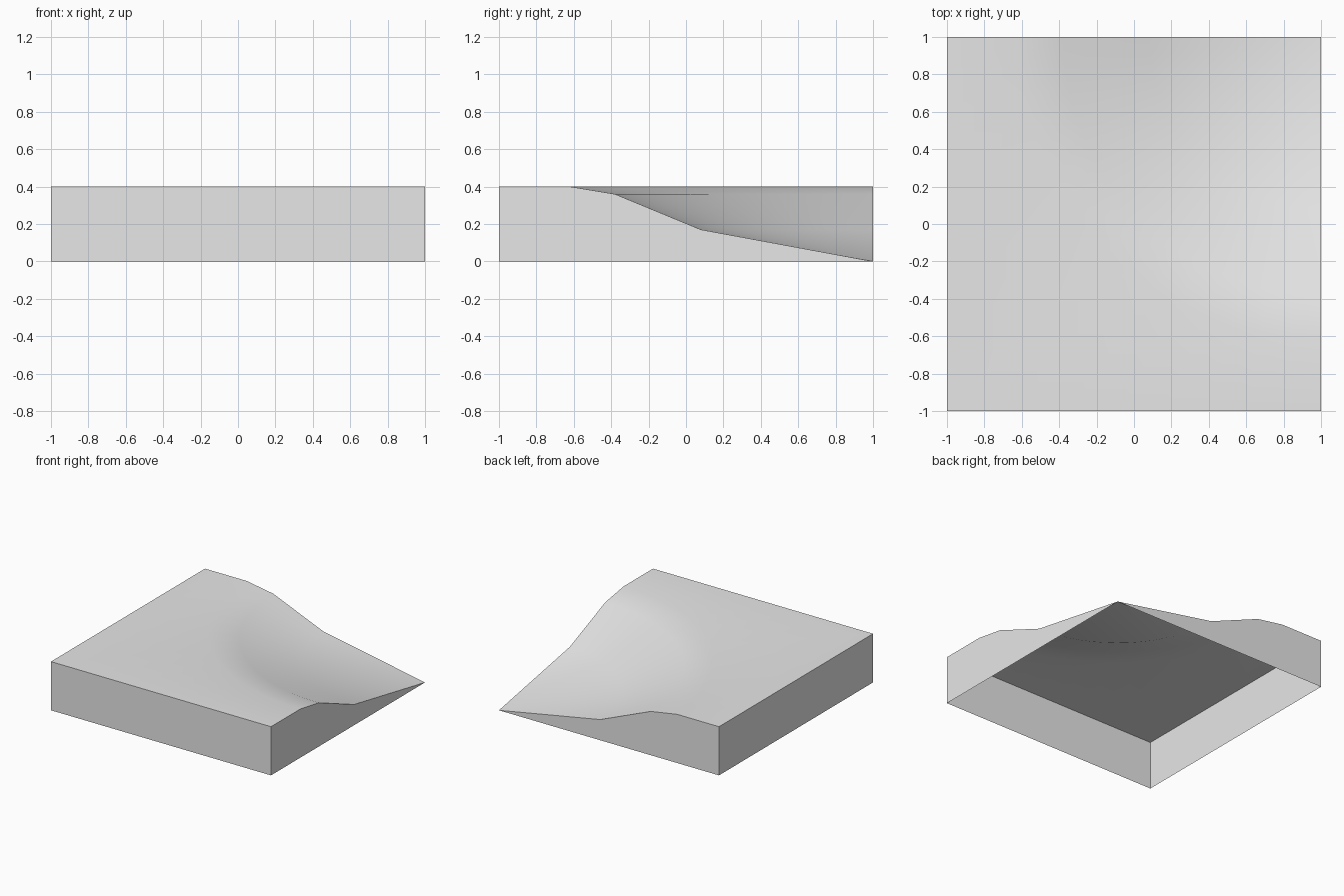
import bpy
import bmesh
from math import cos, sin, pi, radians

default = bpy.data.objects.get("Cube")
if default:
    bpy.data.objects.remove(default, do_unlink=True)

# Plain grey material
grey = bpy.data.materials.new("light_grey")
grey.use_nodes = True
grey.diffuse_color = (0.8, 0.8, 0.8, 1)
grey.node_tree.nodes["Principled BSDF"].inputs["Base Color"].default_value = (0.8, 0.8, 0.8, 1)

# Slope profile swept around the low corner: (radius, height)
PROFILE = [(0.92, 0.17), (1.38, 0.36), (1.62, 0.4)]
SEGMENTS = 16

bm = bmesh.new()
low_corner = bm.verts.new((1, 1, 0))


def spoke(angle):
    """One row of vertices from the low corner out to the square rim."""
    c, s = cos(angle), sin(angle)
    rows = PROFILE + [(2 / max(c, s), 0.4)]
    return [bm.verts.new((1 - r * c, 1 - r * s, z)) for r, z in rows]


# Top surface: a fan at the low corner, then rings of quads
spokes = [spoke(i * pi / 2 / SEGMENTS) for i in range(SEGMENTS + 1)]
for a, b in zip(spokes, spokes[1:]):
    bm.faces.new((low_corner, a[0], b[0]))
    for i in range(len(PROFILE)):
        bm.faces.new((a[i], a[i + 1], b[i + 1], b[i]))

# Side walls: drop the rim to the ground, underside left open
rim = spokes[0] + [s[-1] for s in spokes[1:-1]] + spokes[-1][::-1]
feet = [bm.verts.new((v.co.x, v.co.y, 0)) for v in rim]
for i in range(len(rim) - 1):
    bm.faces.new((rim[i], feet[i], feet[i + 1], rim[i + 1]))
bm.faces.new((low_corner, feet[0], rim[0]))
bm.faces.new((low_corner, rim[-1], feet[-1]))

# Consistent normals, pointing up on the top surface
bmesh.ops.recalc_face_normals(bm, faces=bm.faces[:])
bm.faces.ensure_lookup_table()
if bm.faces[0].normal.z < 0:
    bmesh.ops.reverse_faces(bm, faces=bm.faces[:])

mesh = bpy.data.meshes.new("terrain_slope_tile")
bm.to_mesh(mesh)
bm.free()
mesh.materials.append(grey)
tile = bpy.data.objects.new("terrain_slope_tile", mesh)
bpy.context.collection.objects.link(tile)

# Smooth hillside with crisp rim edges
bpy.ops.object.select_all(action='DESELECT')
tile.select_set(True)
bpy.context.view_layer.objects.active = tile
bpy.ops.object.shade_smooth_by_angle(angle=radians(40))
